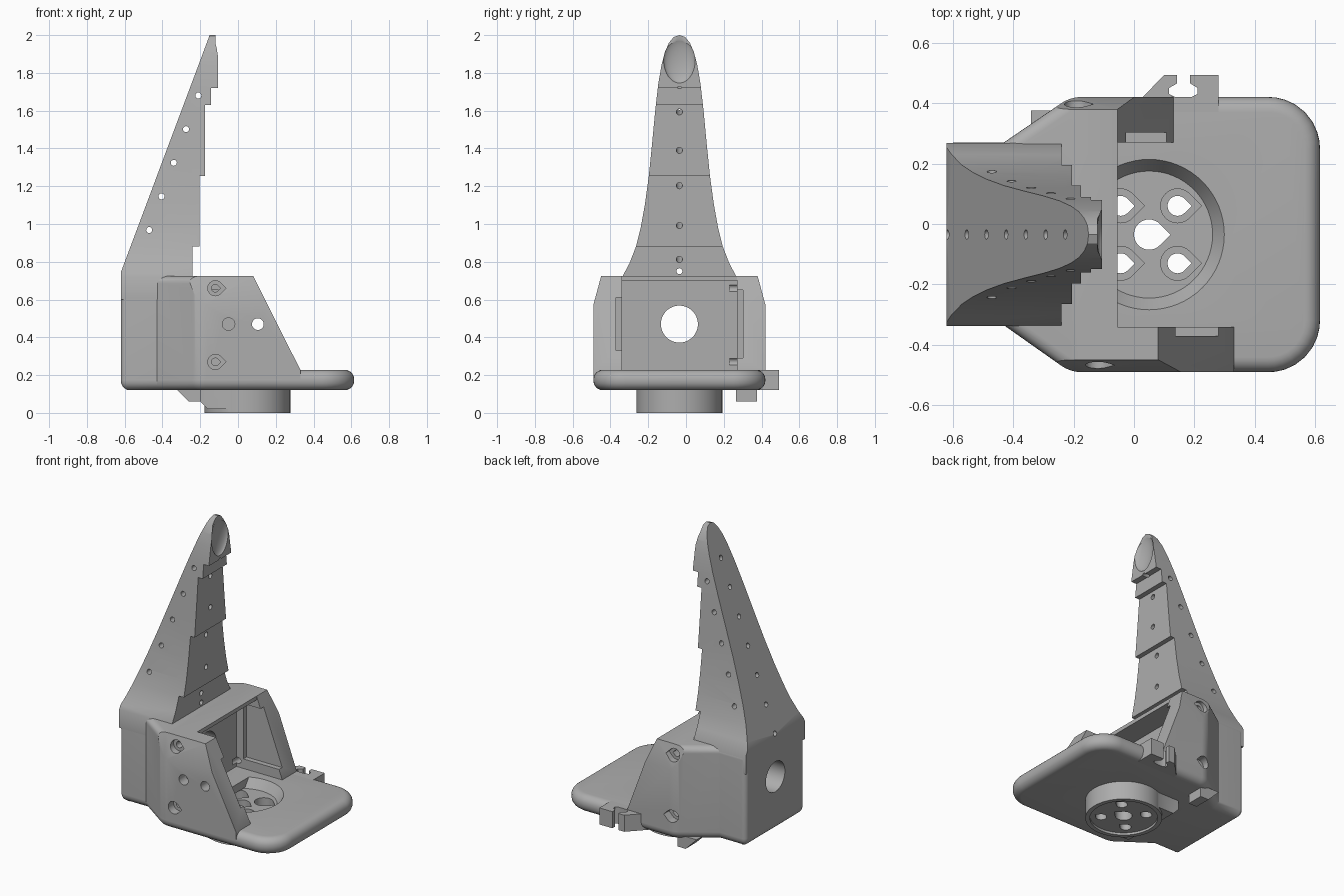
import bpy, bmesh, math
from mathutils import Vector, Matrix

if "Cube" in bpy.data.objects:
    bpy.data.objects.remove(bpy.data.objects["Cube"])

grey = bpy.data.materials.new("plain grey")
grey.use_nodes = True
COLOR = (0.42, 0.42, 0.42, 1)
grey.diffuse_color = COLOR
grey.node_tree.nodes["Principled BSDF"].inputs["Base Color"].default_value = COLOR

CY = -0.035            # symmetry plane of the part
HUB = Vector((0.05, CY))


def finish(name, bm):
    bmesh.ops.recalc_face_normals(bm, faces=bm.faces)
    mesh = bpy.data.meshes.new(name)
    bm.to_mesh(mesh)
    bm.free()
    obj = bpy.data.objects.new(name, mesh)
    bpy.context.collection.objects.link(obj)
    mesh.materials.append(grey)
    return obj


def prism(name, pts, axis, a, b, round_low=0, round_high=0):
    """Extrude a 2D outline along an axis, optionally rounding its rims."""
    place = {"x": lambda u, v, w: (w, u, v),
             "y": lambda u, v, w: (u, w, v),
             "z": lambda u, v, w: (u, v, w)}[axis]
    bm = bmesh.new()
    low = [bm.verts.new(place(u, v, a)) for u, v in pts]
    high = [bm.verts.new(place(u, v, b)) for u, v in pts]
    caps = [bm.faces.new(low), bm.faces.new(high)]
    n = len(pts)
    for i in range(n):
        j = (i + 1) % n
        bm.faces.new((low[i], low[j], high[j], high[i]))
    bmesh.ops.recalc_face_normals(bm, faces=bm.faces)
    rims = [(list(f.edges), r) for f, r in zip(caps, (round_low, round_high)) if r]
    if rims:
        bmesh.ops.bevel(bm, geom=[e for es, r in rims for e in es], offset=rims[0][1],
                        segments=6, profile=0.5, affect="EDGES")
    return finish(name, bm)


def box(name, x, y, z):
    return prism(name, [(x[0], y[0]), (x[1], y[0]), (x[1], y[1]), (x[0], y[1])], "z", *z)


def rod(name, p, q, r, r2=None, sides=32):
    p, q = Vector(p), Vector(q)
    d = q - p
    turn = Vector((0, 0, 1)).rotation_difference(d).to_matrix().to_4x4()
    bm = bmesh.new()
    bmesh.ops.create_cone(bm, cap_ends=True, segments=sides, radius1=r,
                          radius2=r if r2 is None else r2, depth=d.length,
                          matrix=Matrix.Translation((p + q) / 2) @ turn)
    return finish(name, bm)


def combine(obj, other, operation="DIFFERENCE"):
    mod = obj.modifiers.new("combine", "BOOLEAN")
    mod.operation, mod.solver, mod.object = operation, "EXACT", other
    bpy.context.view_layer.objects.active = obj
    bpy.ops.object.modifier_apply(modifier=mod.name)
    bpy.data.objects.remove(other)


def rounded(corners, steps=8):
    """Outline from (x, y, radius) corners with arcs at the corners."""
    out = []
    for i, (x, y, r) in enumerate(corners):
        c = Vector((x, y))
        if not r:
            out.append((x, y))
            continue
        a = (Vector(corners[i - 1][:2]) - c).normalized()
        b = (Vector(corners[(i + 1) % len(corners)][:2]) - c).normalized()
        half = a.angle(b) / 2
        mid = c + (a + b).normalized() * r / math.sin(half)
        start = c + a * r / math.tan(half) - mid
        end = c + b * r / math.tan(half) - mid
        for k in range(steps + 1):
            t = k / steps
            out.append(tuple(mid + (start * (1 - t) + end * t).normalized() * r))
    return out


def teardrop(u, v, r):
    arc = [math.radians(45 + 270 * i / 24) for i in range(25)]
    return [(u + r * 1.414, v)] + [(u + r * math.cos(t), v + r * math.sin(t)) for t in arc]


# Shared footprint of plate and body
outline = rounded([(-0.62, -0.335, 0.03), (-0.43, -0.335, 0), (-0.21, -0.49, 0.12),
                   (0.615, -0.49, 0.17), (0.615, 0.42, 0.17), (-0.21, 0.42, 0.12),
                   (-0.43, 0.27, 0), (-0.62, 0.27, 0.03)])

# Base plate with the hub seat
plate = prism("base_plate", outline, "z", 0.12, 0.228, 0.05, 0.05)
combine(plate, rod("cut", (*HUB, 0.1), (*HUB, 0.18), 0.21, sides=64))
combine(plate, rod("cut", (*HUB, 0.17), (*HUB, 0.23), 0.21, 0.25, sides=64))

# Hub with foot block and bolt holes
hub = rod("hub", (*HUB, 0), (*HUB, 0.17), 0.227, sides=64)
combine(hub, rod("cut", (*HUB, -0.1), (*HUB, 0.015), 0.2, sides=64))
foot = prism("hub_foot", [(-0.2, 0.13), (-0.2, 0.06), (-0.16, 0.02), (0.02, 0.02), (0.02, 0.13)],
             "y", -0.24, 0.17)
combine(hub, foot, "UNION")
combine(hub, prism("cut", teardrop(*HUB, 0.05), "z", -0.1, 0.3))
for sx in (-1, 1):
    for sy in (-1, 1):
        u, v = HUB.x + sx * 0.094, HUB.y + sy * 0.095
        combine(hub, prism("cut", teardrop(u, v, 0.033), "z", -0.1, 0.3))
        combine(hub, prism("cut", teardrop(u, v, 0.056), "z", 0.07, 0.3))

# Body: shell with two side walls
body = prism("body", outline, "z", 0.175, 0.725, 0, 0.04)
for side in (-1, 1):
    # tapered upper flank
    flank = [(CY + side * d, z) for d, z in ((0.456, 0.57), (0.41, 0.74), (0.6, 0.74), (0.6, 0.57))]
    combine(body, prism("cut", flank, "x", -0.42, 1))
for top, foot_x, y0, y1 in ((0.08, 0.33, -1, CY), (-0.055, 0.13, CY, 1)):
    # sloped front edge of each wall
    slope = [(top, 0.725), (foot_x, 0.228), (foot_x, 0.1), (1, 0.1), (1, 0.8), (top - 0.038, 0.8)]
    combine(body, prism("cut", slope, "y", y0, y1))
combine(body, box("cut", (-0.2, 1), (-0.34, 0.27), (0.228, 0.7)))
combine(body, box("cut", (-0.055, 1), (-0.34, 0.27), (0.1, 0.8)))
combine(body, box("cut", (-0.1, 0.5), (-0.37, -0.33), (0.33, 0.61)))
combine(body, box("cut", (-0.15, 0.5), (0.26, 0.303), (0.29, 0.65)))
combine(body, rod("cut", (-0.8, CY, 0.47), (0, CY, 0.47), 0.098, sides=48))

# Bolt and pin holes in the walls
for x, inner, outer in ((-0.12, -0.3, -0.435), (-0.19, 0.23, 0.365)):
    far = math.copysign(0.6, inner)
    for z in (0.27, 0.66):
        combine(body, prism("cut", teardrop(x, z, 0.04), "y", *sorted((outer, far))))
        combine(body, prism("cut", teardrop(x, z, 0.02), "y", *sorted((inner, far))))
combine(body, rod("cut", (-0.05, -0.6, 0.47), (-0.05, -0.42, 0.47), 0.033))
combine(body, rod("cut", (0.105, -0.6, 0.47), (0.105, -0.3, 0.47), 0.031))

# Tower: stepped side profile crossed with a tapering front silhouette
steps = [(-0.62, 0.6), (-0.62, 0.745), (-0.15, 2.0), (-0.12, 2.0), (-0.12, 1.96), (-0.105, 1.9),
         (-0.105, 1.72), (-0.143, 1.72), (-0.143, 1.63), (-0.175, 1.63), (-0.175, 1.253),
         (-0.205, 1.253), (-0.205, 0.88), (-0.24, 0.88), (-0.24, 0.6)]
half = [(0.303, 0.6), (0.303, 0.72), (0.265, 0.79), (0.23, 0.88), (0.205, 0.98), (0.183, 1.1),
        (0.162, 1.253), (0.145, 1.42), (0.128, 1.6), (0.112, 1.74), (0.095, 1.84), (0.077, 1.91),
        (0.055, 1.96), (0.03, 1.99)]
shape = [(CY + d, z) for d, z in half] + [(CY, 2.0)] + [(CY - d, z) for d, z in reversed(half)]
tower = prism("tower", steps, "y", -0.6, 0.6)
combine(tower, prism("cut", shape, "x", -1, 0.3), "INTERSECT")

# Scooped tip
bm = bmesh.new()
bmesh.ops.create_uvsphere(bm, u_segments=40, v_segments=24, radius=1,
                          matrix=Matrix.Translation((-0.1, CY, 1.87))
                          @ Matrix.Diagonal((0.035, 0.085, 0.125, 1)))
combine(tower, finish("cut", bm))

# Threading holes across and through the tower
for i in range(5):
    x, z = -0.47 + 0.065 * i, 0.968 + 0.178 * i
    combine(tower, rod("cut", (x, -0.6, z), (x, 0.6, z), 0.016, sides=16))
for i, z in enumerate((0.75, 0.805, 0.99, 1.195, 1.385, 1.585, 1.72)):
    x = -0.62 + 0.065 * i
    a = Vector((x, CY, 0.75 + 0.174 * i))
    b = Vector((-0.24 + 0.02 * i, CY, z))
    d = (b - a) * 0.3
    combine(tower, rod("cut", a - d, b + d, 0.016, sides=16))

# Cable lug on the left edge, with a keyhole slot
lug = prism("cable_lug", [(0.0, 0.39), (0.1, 0.493), (0.143, 0.493), (0.143, 0.465), (0.116, 0.45),
                          (0.116, 0.43), (0.135, 0.42), (0.19, 0.42), (0.21, 0.43), (0.21, 0.45),
                          (0.186, 0.465), (0.186, 0.493), (0.28, 0.493), (0.28, 0.37), (0.0, 0.37)],
            "z", 0.12, 0.228)

# Small hook under the plate
hook = prism("under_hook", [(-0.34, 0.14), (-0.26, 0.06), (-0.2, 0.06), (-0.2, 0.14)],
             "y", 0.265, 0.375)

for obj in (plate, hub, body, tower, lug, hook):
    bpy.ops.object.select_all(action="DESELECT")
    obj.select_set(True)
    bpy.context.view_layer.objects.active = obj
    bpy.ops.object.shade_smooth_by_angle(angle=math.radians(30))
